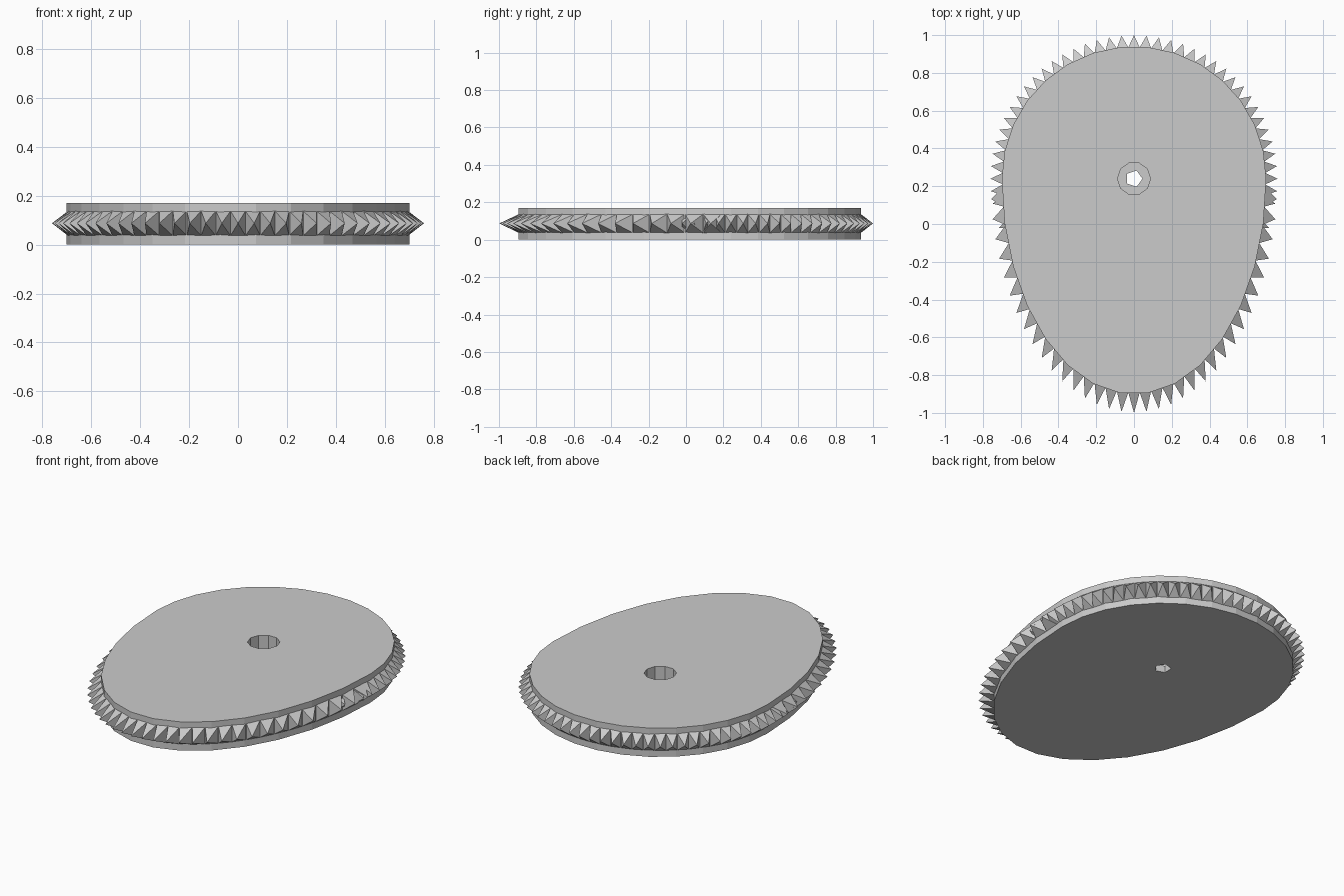
import bpy, bmesh
from math import sin, cos, radians, tau

cube = bpy.data.objects.get("Cube")
if cube:
    bpy.data.objects.remove(cube)

AXLE_Y = 0.24      # axle position
STRETCH = 1.63     # lengthening of the lower half
THICK = 0.17
TOOTH_STEP = 5     # degrees

steel = bpy.data.materials.new("grey metal")
steel.use_nodes = True
colour = (0.6, 0.6, 0.6, 1)
steel.diffuse_color = colour
steel.node_tree.nodes["Principled BSDF"].inputs["Base Color"].default_value = colour


def egg_point(radius, angle, z, stretch):
    y = radius * sin(angle)
    return (radius * cos(angle), AXLE_Y + y * (stretch if y < 0 else 1), z)


def ring(bm, radius, sides, z, stretch=1):
    verts = [bm.verts.new(egg_point(radius, tau * i / sides, z, stretch))
             for i in range(sides)]
    return verts


def loop_edges(bm, verts):
    edges = []
    for a, b in zip(verts, verts[1:] + verts[:1]):
        edges.append(bm.edges.get((a, b)) or bm.edges.new((a, b)))
    return edges


def wall(bm, low, high):
    n = len(low)
    for i in range(n):
        j = (i + 1) % n
        bm.faces.new((low[i], low[j], high[j], high[i]))


def cap(bm, outer, inner):
    edges = loop_edges(bm, outer) + loop_edges(bm, inner)
    bmesh.ops.triangle_fill(bm, edges=edges, use_beauty=True)


def finish(bm, name):
    bmesh.ops.recalc_face_normals(bm, faces=bm.faces)
    mesh = bpy.data.meshes.new(name)
    bm.to_mesh(mesh)
    bm.free()
    mesh.materials.append(steel)
    obj = bpy.data.objects.new(name, mesh)
    bpy.context.collection.objects.link(obj)


# Egg-shaped plate with a stepped axle hole
bm = bmesh.new()
rim_low = ring(bm, 0.70, 30, 0, STRETCH)
rim_high = ring(bm, 0.70, 30, THICK, STRETCH)
bore_low = ring(bm, 0.045, 5, 0)
bore_high = ring(bm, 0.045, 5, 0.04)
socket_low = ring(bm, 0.087, 10, 0.04)
socket_high = ring(bm, 0.087, 10, THICK)
wall(bm, rim_low, rim_high)
wall(bm, bore_low, bore_high)
wall(bm, socket_low, socket_high)
cap(bm, rim_high, socket_high)
cap(bm, socket_low, bore_high)
cap(bm, rim_low, bore_low)
finish(bm, "cam_plate")


# Pointed four-sided teeth
def add_tooth(bm, degrees, stretch):
    half = 3.4
    corners = [bm.verts.new(egg_point(0.675, radians(degrees + d), z, stretch))
               for d, z in ((-half, 0.02), (half, 0.02), (half, 0.153), (-half, 0.153))]
    tip = bm.verts.new(egg_point(0.76, radians(degrees), 0.087, stretch))
    bm.faces.new(corners)
    for a, b in zip(corners, corners[1:] + corners[:1]):
        bm.faces.new((a, b, tip))


def tooth_row(name, start, end, stretch):
    bm = bmesh.new()
    for degrees in range(start, end + 1, TOOTH_STEP):
        add_tooth(bm, degrees, stretch)
    finish(bm, name)


# The round row runs slightly past the sides, overlapping the stretched row
tooth_row("round_end_teeth", -20, 200, 1)
tooth_row("long_end_teeth", 185, 355, STRETCH)
